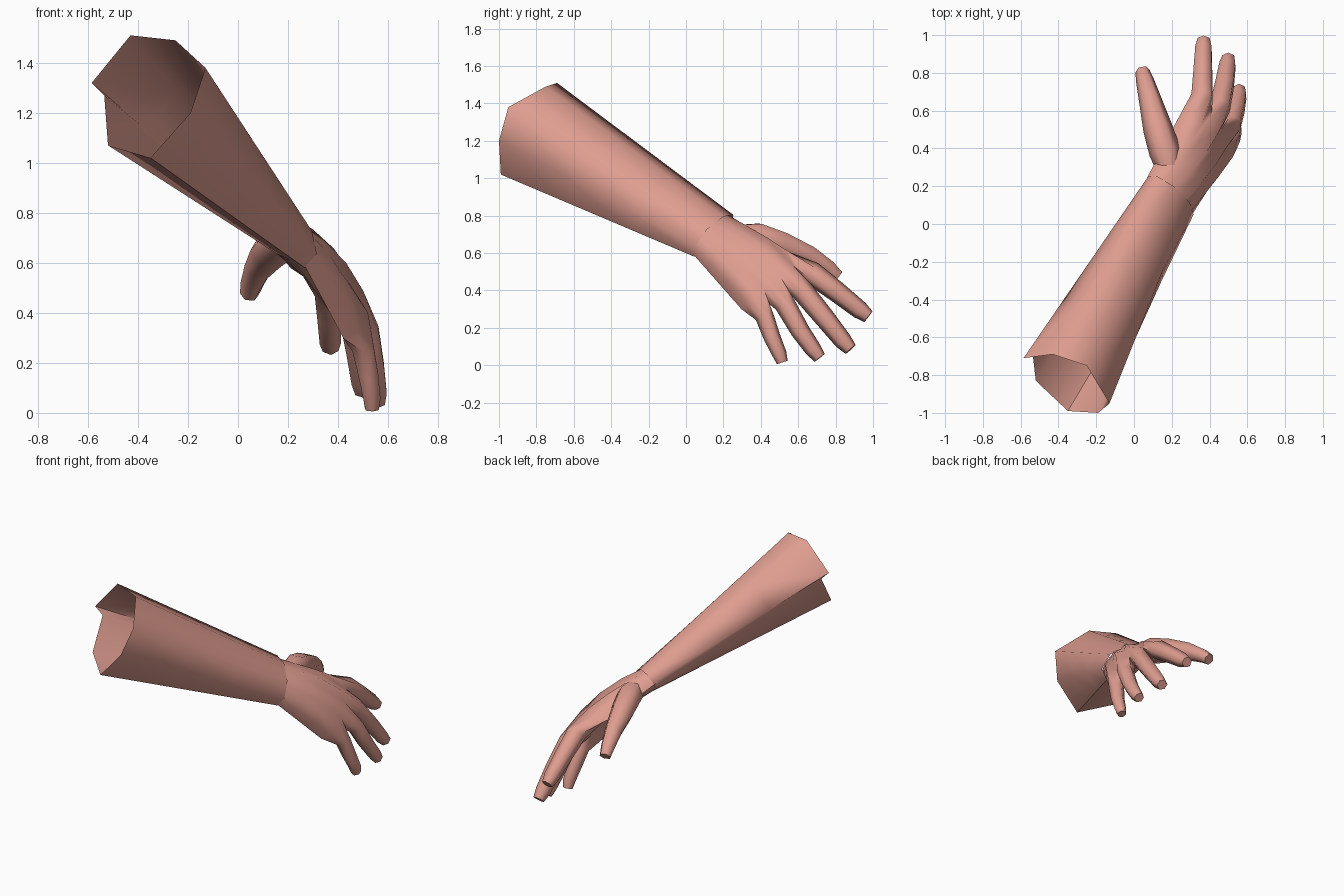
import bpy, bmesh, math
from mathutils import Vector as V

if "Cube" in bpy.data.objects:
    bpy.data.objects.remove(bpy.data.objects["Cube"])

skin = bpy.data.materials.new("skin")
skin.diffuse_color = (0.74, 0.34, 0.28, 1)
skin.use_nodes = True
skin.node_tree.nodes["Principled BSDF"].inputs["Base Color"].default_value = skin.diffuse_color

# Arm frame: along the arm, toward the thumb side, out of the back of the hand
ALONG = V((0.43, 0.78, -0.45)).normalized()
SIDE = V((-0.5, 0.78, 0.36))
SIDE = (SIDE - ALONG * SIDE.dot(ALONG)).normalized()
BACK = ALONG.cross(SIDE)
WRIST = V((0.19, 0.15, 0.69))


def finish(bm, name):
    bmesh.ops.recalc_face_normals(bm, faces=bm.faces[:])
    mesh = bpy.data.meshes.new(name)
    bm.to_mesh(mesh)
    bm.free()
    mesh.materials.append(skin)
    ob = bpy.data.objects.new(name, mesh)
    bpy.context.collection.objects.link(ob)
    bpy.ops.object.select_all(action='DESELECT')
    ob.select_set(True)
    bpy.context.view_layer.objects.active = ob
    bpy.ops.object.shade_smooth_by_angle(angle=math.radians(70))
    return ob


def ring(bm, points):
    return [bm.verts.new(p) for p in points]


def bridge(bm, a, b):
    n = len(a)
    for i in range(n):
        j = (i + 1) % n
        bm.faces.new((a[i], a[j], b[j], b[i]))


def digit_rings(path, side):
    """Six-sided sections along a path of (x, y, z, radius)."""
    pts = [V(p[:3]) for p in path]
    out = []
    for i, p in enumerate(pts):
        f = (pts[min(i + 1, len(pts) - 1)] - pts[max(i - 1, 0)]).normalized()
        s = (side - f * side.dot(f)).normalized()
        up = f.cross(s)
        r = path[i][3]
        out.append([p + r * (s * math.cos(math.radians(a)) + up * math.sin(math.radians(a)))
                    for a in (30, 90, 150, 210, 270, 330)])
    return out


# Forearm: open tube from the cut end to the wrist
cut_end = [(-0.43, -0.69, 1.51), (-0.25, -0.75, 1.49), (-0.13, -0.95, 1.38), (-0.19, -1.0, 1.20),
           (-0.35, -0.99, 1.02), (-0.52, -0.83, 1.07), (-0.535, -0.70, 1.27), (-0.585, -0.71, 1.32)]
wrist_uv = [(0.16, 0.05), (0.07, 0.095), (-0.07, 0.095), (-0.165, 0.035),
            (-0.165, -0.04), (0.0, -0.065), (0.13, -0.06), (0.165, -0.02)]
bm = bmesh.new()
top = [V(p) for p in cut_end]
end = [WRIST + SIDE * u + BACK * v for u, v in wrist_uv]
rings = [ring(bm, [a.lerp(b, t) for a, b in zip(top, end)]) for t in (0, 0.33, 0.67, 1)]
for a, b in zip(rings, rings[1:]):
    bridge(bm, a, b)
finish(bm, "forearm")

# Hand: palm ending in a knuckle row that the four fingers grow from
knuckles = [(0.27, 0.54, 0.61), (0.36, 0.53, 0.62), (0.41, 0.575, 0.53), (0.45, 0.49, 0.56),
            (0.46, 0.50, 0.48), (0.50, 0.42, 0.49), (0.495, 0.41, 0.42), (0.52, 0.35, 0.40),
            (0.48, 0.32, 0.33)]
KBACK = V((0.82, 0.31, 0.44)).normalized()
FSIDE = V((-0.54, 0.54, 0.64)).normalized()
k_top = [V(p) for p in knuckles]
k_bot = [p - KBACK * (0.07 if i in (0, 8) else 0.13 if i % 2 else 0.09)
         for i, p in enumerate(k_top)]


def wrist_row(height, shift, edge):
    row = []
    for i in range(9):
        t = 1 - i / 4
        row.append(WRIST + ALONG * shift + SIDE * 0.16 * t
                   + BACK * (edge + (height - edge) * (1 - abs(t) ** 2.5)))
    return row


def row_blend(a, b, t, lift):
    return [p.lerp(q, t) + BACK * lift * math.sin(math.pi * t) * math.sin(math.pi * i / 8)
            for i, (p, q) in enumerate(zip(a, b))]


bm = bmesh.new()
w_top, w_bot = wrist_row(0.09, -0.02, 0.03), wrist_row(-0.065, -0.02, -0.03)
prev = None
for t in (0, 0.3, 0.65, 1):
    upper = ring(bm, row_blend(w_top, k_top, t, 0.03))
    lower = ring(bm, row_blend(w_bot, k_bot, t, 0.0))
    loop = upper + lower[::-1]
    if prev:
        bridge(bm, prev, loop)
    prev = loop

# Fingers, from index to little
fingers = [
    [(0.36, 0.67, 0.495, 0.063), (0.365, 0.81, 0.39, 0.056), (0.368, 0.93, 0.295, 0.049),
     (0.37, 0.975, 0.26, 0.036)],
    [(0.455, 0.62, 0.40, 0.060), (0.48, 0.74, 0.255, 0.055), (0.495, 0.84, 0.13, 0.048),
     (0.50, 0.88, 0.085, 0.036)],
    [(0.515, 0.53, 0.325, 0.056), (0.54, 0.61, 0.185, 0.051), (0.555, 0.68, 0.085, 0.045),
     (0.557, 0.715, 0.04, 0.034)],
    [(0.50, 0.42, 0.26, 0.050), (0.522, 0.46, 0.15, 0.045), (0.535, 0.50, 0.06, 0.039),
     (0.535, 0.515, 0.015, 0.030)],
]
for k, path in enumerate(fingers):
    j = 2 * k
    prev = upper[j:j + 3] + lower[j:j + 3][::-1]
    for pts in digit_rings(path, FSIDE):
        nxt = ring(bm, pts)
        bridge(bm, prev, nxt)
        prev = nxt
    bm.faces.new(prev)
finish(bm, "hand")

# Thumb: rooted inside the palm near the wrist
thumb = [(0.19, 0.27, 0.70, 0.06), (0.165, 0.38, 0.685, 0.085), (0.125, 0.51, 0.645, 0.078),
         (0.085, 0.66, 0.585, 0.060), (0.058, 0.76, 0.52, 0.048), (0.045, 0.81, 0.475, 0.038)]
bm = bmesh.new()
prev = None
for pts in digit_rings(thumb, SIDE.lerp(V((-1, 0, 0.3)), 0.6)):
    nxt = ring(bm, pts)
    if prev:
        bridge(bm, prev, nxt)
    else:
        bm.faces.new(nxt)
    prev = nxt
bm.faces.new(prev)
finish(bm, "thumb")
